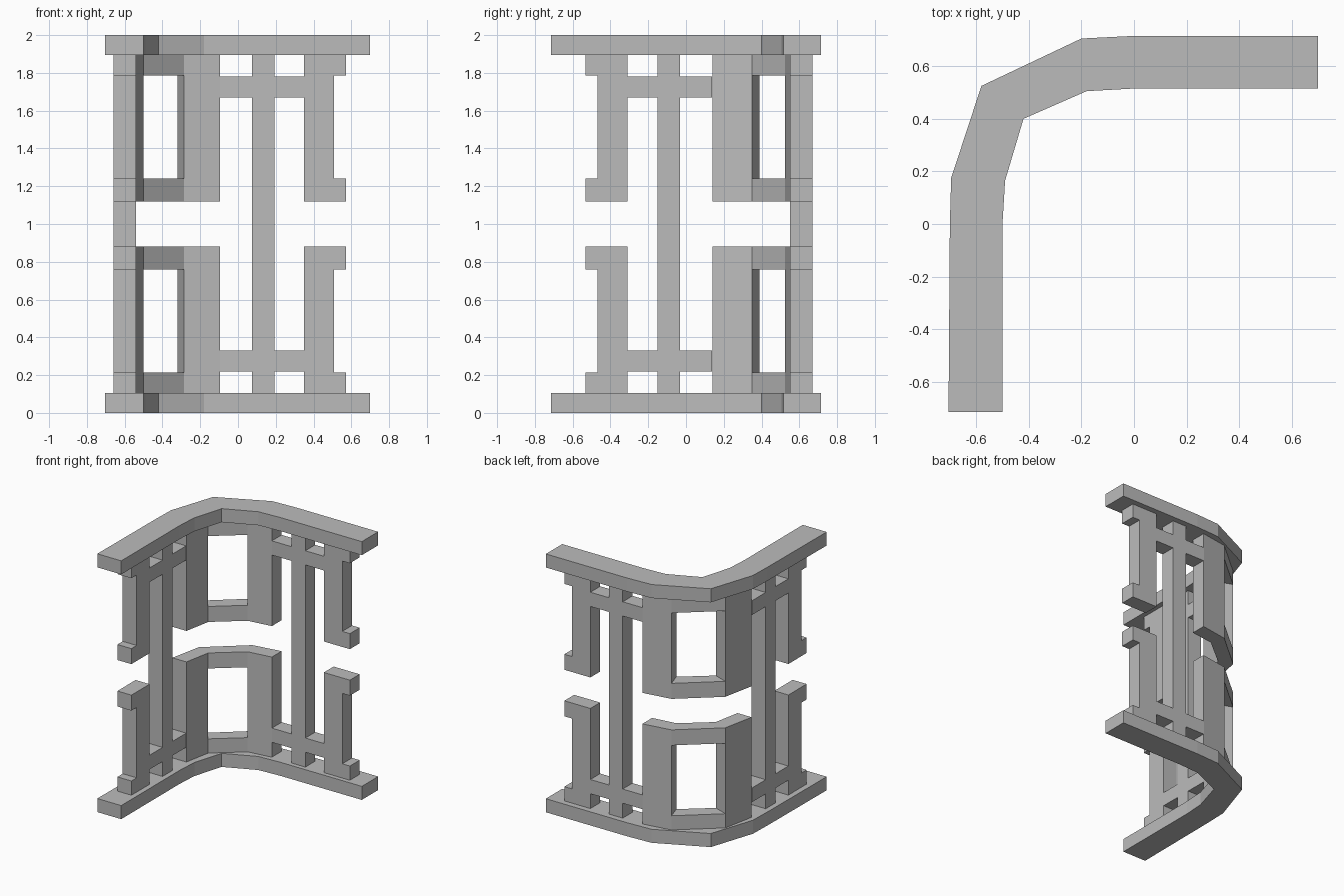
import bpy
import bmesh

cube = bpy.data.objects.get("Cube")
if cube:
    bpy.data.objects.remove(cube, do_unlink=True)

grey = bpy.data.materials.new("plain_grey")
grey.use_nodes = True
colour = (0.5, 0.5, 0.5, 1)
grey.diffuse_color = colour
grey.node_tree.nodes["Principled BSDF"].inputs["Base Color"].default_value = colour


def prism(name, outline, sweep):
    """Close an outline of 3D points and extrude it along a vector."""
    bm = bmesh.new()
    face = bm.faces.new([bm.verts.new(p) for p in outline])
    ext = bmesh.ops.extrude_face_region(bm, geom=[face])
    moved = [v for v in ext["geom"] if isinstance(v, bmesh.types.BMVert)]
    bmesh.ops.translate(bm, verts=moved, vec=sweep)
    bmesh.ops.recalc_face_normals(bm, faces=bm.faces)
    mesh = bpy.data.meshes.new(name)
    bm.to_mesh(mesh)
    bm.free()
    mesh.materials.append(grey)
    obj = bpy.data.objects.new(name, mesh)
    bpy.context.collection.objects.link(obj)
    return obj


def plan_prism(name, plan, z0, z1):
    return prism(name, [(x, y, z0) for x, y in plan], (0, 0, z1 - z0))


def back_panel(name, profile):
    return prism("back_" + name, [(t, 0.55, z) for t, z in profile], (0, 0.12, 0))


def side_panel(name, profile):
    return prism("side_" + name, [(-0.54, 0.04 - t, z) for t, z in profile], (-0.12, 0, 0))


def rect(t0, t1, z0, z1):
    return [(t0, z0), (t1, z0), (t1, z1), (t0, z1)]


# Key heights of the lower half; the upper half mirrors them
RAIL, FOOT, ARM, TOP = 0.105, 0.215, 0.76, 0.88
BAR = (0.22, 0.33)

# Curved rails at the bottom and top
outer = [(0.7, 0.715), (0, 0.715), (-0.2, 0.705), (-0.58, 0.525),
         (-0.695, 0.175), (-0.7, 0), (-0.705, -0.715)]
inner = [(-0.5, -0.715), (-0.5, 0), (-0.49, 0.165), (-0.42, 0.4),
         (-0.18, 0.505), (0, 0.515), (0.7, 0.515)]
plan_prism("bottom_rail", outer + inner, 0, RAIL)
plan_prism("top_rail", outer + inner, 2 - RAIL, 2)

# Plan outlines of the corner frame, sharing edges at its two bends
side_edge = [(-0.5, 0.35), (-0.61, 0.39)]
back_edge = [(-0.32, 0.635), (-0.285, 0.525)]
side_post = side_edge + [(-0.66, 0.14), (-0.54, 0.14)]
back_post = back_edge + [(-0.095, 0.55), (-0.095, 0.67)]
corner_bar = side_edge + back_edge

for half in ("lower", "upper"):
    def h(z):
        return z if half == "lower" else 2 - z

    # Corner frame: two posts joined by two bars
    plan_prism(half + "_corner_side_post", side_post, h(RAIL), h(TOP))
    plan_prism(half + "_corner_back_post", back_post, h(RAIL), h(TOP))
    plan_prism(half + "_corner_rail_bar", corner_bar, h(RAIL), h(FOOT))
    plan_prism(half + "_corner_middle_bar", corner_bar, h(ARM), h(TOP))

    # Bracket-shaped end posts and short crossbars on both wings
    bracket = [(0.35, RAIL), (0.573, RAIL), (0.573, FOOT), (0.508, FOOT),
               (0.508, ARM), (0.573, ARM), (0.573, TOP), (0.35, TOP)]
    for panel in (back_panel, side_panel):
        panel(half + "_end_post", [(t, h(z)) for t, z in bracket])
        for side, t0, t1 in (("inner", -0.097, 0.073), ("outer", 0.192, 0.35)):
            panel(half + "_" + side + "_crossbar", rect(t0, t1, h(BAR[0]), h(BAR[1])))

# Full-height middle posts
for panel in (back_panel, side_panel):
    panel("middle_post", rect(0.073, 0.192, RAIL, 2 - RAIL))
